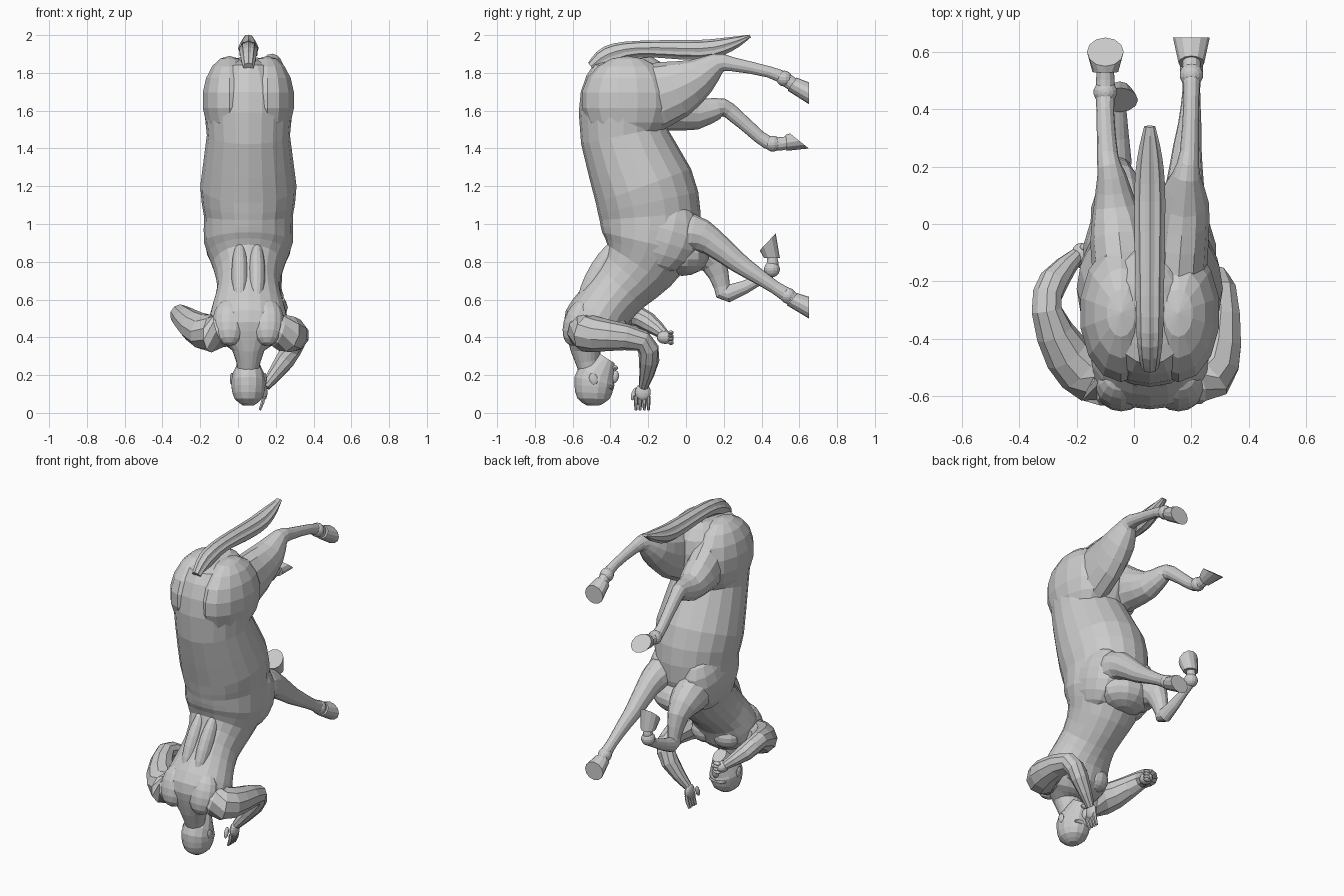
import bpy, bmesh, math
from mathutils import Vector

if "Cube" in bpy.data.objects:
    bpy.data.objects.remove(bpy.data.objects["Cube"])

MID = 0.055  # x of the body's plane of symmetry


def spline(rows, k):
    """Catmull-Rom interpolation of number rows, k steps per span."""
    out, n = [], len(rows)
    for i in range(n - 1):
        a, b, c, d = rows[max(i - 1, 0)], rows[i], rows[i + 1], rows[min(i + 2, n - 1)]
        for s in range(k):
            t = s / k
            out.append([0.5 * (2 * q + (r - p) * t + (2 * p - 5 * q + 4 * r - w) * t * t
                               + (3 * q - p - 3 * r + w) * t ** 3)
                        for p, q, r, w in zip(a, b, c, d)])
    return out + [list(rows[-1])]


def skin(name, rings):
    """Bridge point rings into a closed flat-faced mesh."""
    bm = bmesh.new()
    vs = [[bm.verts.new(p) for p in ring] for ring in rings]
    n = len(vs[0])
    for a, b in zip(vs, vs[1:]):
        for i in range(n):
            j = (i + 1) % n
            bm.faces.new((a[i], a[j], b[j], b[i]))
    bm.faces.new(vs[0])
    bm.faces.new(vs[-1])
    bmesh.ops.recalc_face_normals(bm, faces=bm.faces)
    me = bpy.data.meshes.new(name)
    bm.to_mesh(me)
    bm.free()
    bpy.context.collection.objects.link(bpy.data.objects.new(name, me))


def oval(c, u, v, n, ridge=0):
    angles = [2 * math.pi * i / n for i in range(n)]
    return [c + (u * math.cos(t) + v * math.sin(t)) * (1 - ridge * (i % 2))
            for i, t in enumerate(angles)]


def sweep(name, rows, n=10, k=2, ridge=0):
    """Limb through rows of x, y, z, depth radius, width radius."""
    pts, rings = spline(rows, k), []
    for i, (x, y, z, r, w) in enumerate(pts):
        p, q = pts[max(i - 1, 0)], pts[min(i + 1, len(pts) - 1)]
        t = (Vector(q[:3]) - Vector(p[:3])).normalized()
        u = Vector((1, 0, 0)).cross(t).normalized()
        rings.append(oval(Vector((x, y, z)), u * r, t.cross(u) * w, n, ridge))
    skin(name, rings)


def central(name, rows, **kw):
    sweep(name, [(MID, *r) for r in rows], **kw)


def arm(name, rows, **kw):
    sweep(name, [(*r, r[3]) for r in rows], **kw)


def leg(name, x0, x1, rows, sole):
    """Leg from y, z, radius rows, then a hoof flaring to the sole line."""
    m = len(rows) - 1
    full = [(x0 + (x1 - x0) * min(1, 1.5 * i / m), y, z, r, min(.9 * r, .1))
            for i, (y, z, r) in enumerate(rows)]
    sweep(name, full, n=12)
    a, b = Vector(full[-2][:3]), Vector(full[-1][:3])
    t = (b - a).normalized()
    u = Vector((1, 0, 0)).cross(t)
    p, q = Vector((x1, *sole[:2])), Vector((x1, *sole[2:]))
    side = Vector((1, 0, 0))
    skin(name.replace("leg", "hoof"),
         [oval(b - t * .01, u * .042, side * -.045, 12),
          oval((p + q) / 2, (p - q) / 2, side * -.064, 12)])
    blob(name.replace("leg", "fetlock"), a, (.042, .042, .042))


def blob(name, loc, size, tilt=0):
    bpy.ops.mesh.primitive_uv_sphere_add(segments=14, ring_count=9, location=loc,
                                         rotation=(tilt, 0, 0))
    bpy.context.object.name = name
    bpy.context.object.scale = size


def pair(name, dx, y, z, size, tilt=0):
    for s, side in ((-1, "left"), (1, "right")):
        blob(f"{name}_{side}", (MID + s * dx, y, z), size, tilt)


# Horse barrel running down into the human torso and neck
central("body", [
    (-.29, 1.875, .11, .06), (-.29, 1.82, .2, .15), (-.315, 1.66, .245, .235),
    (-.33, 1.47, .23, .22), (-.225, 1.2, .268, .255), (-.19, 1.04, .268, .235),
    (-.2, .9, .25, .235), (-.25, .78, .2, .19), (-.345, .67, .165, .165),
    (-.425, .57, .155, .19), (-.485, .47, .168, .21), (-.515, .39, .13, .17),
    (-.53, .33, .08, .085), (-.51, .22, .055, .055)], n=20)

# Muscle masses
pair("buttock", .1, -.31, 1.655, (.147, .245, .235))
pair("shoulder_blade", .1, -.57, .48, (.09, .075, .13), -.35)
pair("back_muscle", .045, -.465, .73, (.045, .06, .2), -.5)
pair("chest_muscle", .075, -.38, .45, (.085, .07, .075))
pair("horse_shoulder", .12, -.12, .94, (.115, .19, .2), -.3)
blob("horse_chest", (MID, -.02, .83), (.17, .14, .105))

# Head with nose, brow, lips and ears
central("head", [(-.49, .04, .035, .03), (-.49, .075, .085, .075), (-.487, .14, .104, .092),
                 (-.475, .2, .103, .085), (-.42, .29, .05, .04)], n=14)
blob("nose", (MID, -.378, .19), (.018, .022, .035), -.3)
blob("brow", (MID, -.4, .135), (.06, .02, .015))
blob("lips", (MID, -.378, .238), (.03, .018, .014))
pair("ear", .088, -.49, .18, (.01, .022, .032), .3)

# Legs and hooves
leg("hind_leg_right", .15, .2, [
    (-.22, 1.66, .19), (-.05, 1.715, .155), (.08, 1.785, .1), (.17, 1.85, .056),
    (.25, 1.845, .037), (.44, 1.805, .03), (.52, 1.77, .036), (.57, 1.735, .036)],
    (.65, 1.75, .65, 1.635))
leg("hind_leg_left", -.04, -.1, [
    (-.2, 1.65, .18), (-.06, 1.61, .12), (.06, 1.585, .085), (.17, 1.612, .056),
    (.23, 1.6, .042), (.39, 1.46, .034), (.46, 1.425, .038), (.54, 1.43, .033)],
    (.55, 1.48, .65, 1.4))
leg("front_leg_right", .16, .2, [
    (-.1, .95, .13), (.04, .95, .1), (.13, .91, .075), (.27, .8, .055),
    (.35, .745, .045), (.47, .665, .034), (.54, .62, .04), (.57, .595, .036)],
    (.65, .615, .65, .5))
leg("front_leg_left", -.05, -.05, [
    (-.06, .9, .14), (.06, .86, .11), (.15, .79, .07), (.19, .67, .043),
    (.22, .63, .046), (.4, .71, .026), (.455, .76, .034), (.455, .83, .026)],
    (.39, .86, .475, .95))

# Ridged tail
central("tail", [(-.5, 1.83, .03, .03), (-.41, 1.89, .055, .045), (-.25, 1.925, .045, .05),
                 (.08, 1.92, .055, .055), (.23, 1.95, .04, .045), (.34, 1.995, .008, .02)],
        n=18, k=3, ridge=.12)

# Human arms
arm("arm_right", [(.17, -.55, .45, .08), (.255, -.52, .42, .1), (.295, -.41, .41, .083),
                  (.3, -.23, .38, .058), (.25, -.195, .28, .054), (.145, -.225, .14, .026)])
arm("arm_left", [(-.06, -.55, .45, .08), (-.14, -.53, .42, .1), (-.235, -.45, .46, .083),
                 (-.305, -.3, .52, .055), (-.28, -.2, .48, .052), (-.2, -.11, .41, .027)])

# Open right hand and closed left hand
blob("palm_right", (.135, -.228, .11), (.022, .042, .045))
blob("thumb_right", (.11, -.275, .1), (.013, .014, .035), -.3)
blob("palm_left", (-.185, -.11, .4), (.035, .045, .035))
for i in range(4):
    y, z = -.265 + i * .022, .425 - i * .018
    arm(f"finger_right_{i}", [(.135, y, .09, .012), (.13, y, .055, .011),
                              (.115, y, .015, .007)], n=6, k=1)
    blob(f"finger_left_{i}", (-.165, -.08, z), (.025, .015, .011))
